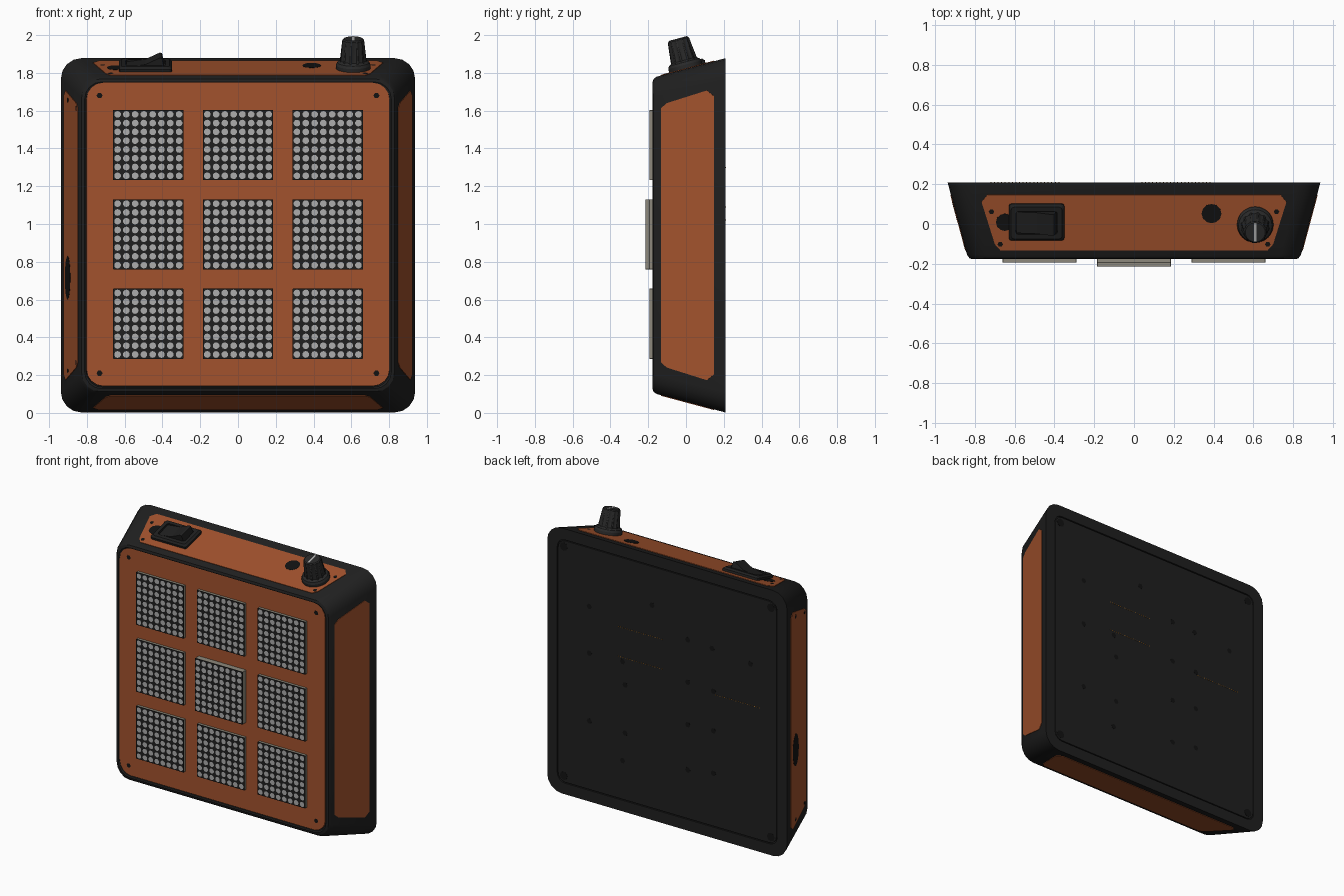
import bpy, bmesh
from math import sin, cos, pi, radians
from mathutils import Matrix, Vector

if "Cube" in bpy.data.objects:
    bpy.data.objects.remove(bpy.data.objects["Cube"])

CZ, TILT = 0.94, radians(15)
T = Matrix.Translation


def mat(name, r, g, b):
    m = bpy.data.materials.new(name)
    m.diffuse_color = (r, g, b, 1)
    m.use_nodes = True
    m.node_tree.nodes["Principled BSDF"].inputs["Base Color"].default_value = m.diffuse_color
    return m


ORANGE = mat("orange", 0.36, 0.085, 0.026)
BLACK = mat("black", 0.014, 0.014, 0.014)
DARK = mat("dark", 0.006, 0.006, 0.006)
BEIGE = mat("beige", 0.27, 0.25, 0.2)
LIGHT = mat("light_grey", 0.42, 0.42, 0.42)
GOLD = mat("gold", 0.4, 0.16, 0.02)


def finish(name, bm, material, m=Matrix(), smooth=None):
    bmesh.ops.recalc_face_normals(bm, faces=bm.faces)
    bm.transform(m)
    me = bpy.data.meshes.new(name)
    bm.to_mesh(me)
    bm.free()
    me.materials.append(material)
    ob = bpy.data.objects.new(name, me)
    bpy.context.collection.objects.link(ob)
    if smooth:
        bpy.ops.object.select_all(action='DESELECT')
        ob.select_set(True)
        bpy.context.view_layer.objects.active = ob
        bpy.ops.object.shade_smooth_by_angle(angle=radians(smooth))
    return ob


def loft(name, rings, material, m=Matrix(), smooth=None):
    """Bridge equal-length point rings and cap both ends."""
    bm = bmesh.new()
    vs = [[bm.verts.new(p) for p in r] for r in rings]
    n = len(vs[0])
    for a, b in zip(vs, vs[1:]):
        for i in range(n):
            j = (i + 1) % n
            bm.faces.new((a[i], a[j], b[j], b[i]))
    bm.faces.new(vs[0])
    bm.faces.new(vs[-1])
    return finish(name, bm, material, m, smooth)


def prism(name, pts, z0, z1, material, m=Matrix()):
    return loft(name, [[(x, y, z) for x, y in pts] for z in (z0, z1)], material, m)


def ellipse(x, y, rx, ry, n=10):
    return [(x + rx * cos(2 * pi * i / n), y + ry * sin(2 * pi * i / n)) for i in range(n)]


def rrect(w, h, r, seg=4):
    pts = []
    for k, (sx, sy) in enumerate(((1, 1), (-1, 1), (-1, -1), (1, -1))):
        for i in range(seg + 1):
            a = (k + i / seg) * pi / 2
            pts.append((sx * (w - r) + r * cos(a), sy * (h - r) + r * sin(a)))
    return pts


def square_ring(y, half, r):
    return [(x, y, CZ + z) for x, z in rrect(half, half, r)]


def add_box(bm, c, s):
    bmesh.ops.create_cube(bm, size=1, matrix=T(c) @ Matrix.Diagonal((*s, 1)))


def face_frame(k):
    """Local frame on a sloped side: 0 top, 1 right, 2 bottom, 3 left."""
    return (T((0, 0, CZ)) @ Matrix.Rotation(k * pi / 2, 4, 'Y')
            @ T((0, 0, 0.882)) @ Matrix.Rotation(TILT, 4, 'X'))


FRONT = T((0, 0, CZ + 0.005)) @ Matrix.Rotation(pi / 2, 4, 'X')    # local z points to -y
BACK = T((0, 0.21, 0)) @ Matrix.Rotation(-pi / 2, 4, 'X') @ Matrix.Diagonal((1, -1, 1, 1))

# Tapered shell with recesses for the front panel and back plate
loft("case_shell", [square_ring(*r) for r in (
    (-0.155, 0.8, 0.09), (-0.172, 0.805, 0.09), (-0.177, 0.812, 0.09), (-0.172, 0.828, 0.1),
    (-0.155, 0.84, 0.1), (0.21, 0.938, 0.11), (0.21, 0.86, 0.06), (0.2, 0.86, 0.06))],
    BLACK, smooth=30)
loft("back_plate", [square_ring(0.19, 0.853, 0.055), square_ring(0.209, 0.853, 0.055)], BLACK)
prism("front_panel", rrect(0.803, 0.803, 0.09), 0.15, 0.174, ORANGE, FRONT)

# Orange panels on the four sloped sides
half = [(0.672, -0.137), (0.70, -0.105), (0.767, 0.115), (0.737, 0.153)]
panel = half + [(-x, y) for x, y in reversed(half)]
for k, side in enumerate(("top", "right", "bottom", "left")):
    prism(side + "_panel", panel, -0.012, 0.003, ORANGE, face_frame(k))

# Screw recesses
TOP, LEFT = face_frame(0), face_frame(3)
for i, sx in enumerate((-1, 1)):
    for j, sy in enumerate((-1, 1)):
        prism(f"front_screw_{i}{j}", ellipse(sx * 0.733, sy * 0.735, 0.016, 0.016, 6), 0.165, 0.1745, DARK, FRONT)
        prism(f"back_screw_{i}{j}", ellipse(sx * 0.81, CZ + sy * 0.81, 0.03, 0.03, 8), -0.01, 0, DARK, BACK)
        for nm, fr in (("top", TOP), ("left", LEFT)):
            prism(f"{nm}_screw_{i}{j}", ellipse(sx * (0.695 + sy * 0.022), -0.02 + sy * 0.085, 0.014, 0.014, 6),
                  0, 0.0035, DARK, fr)
holes = [(0.61, 1.38), (0.12, 1.52), (-0.16, 1.35), (-0.35, 1.34), (-0.65, 1.31), (0.61, 1.05),
         (0.35, 1.06), (0.33, 0.9), (-0.16, 1.05), (-0.36, 1.04), (0.61, 0.57), (0.33, 0.56),
         (-0.16, 0.75), (0.35, 0.36), (-0.16, 0.43), (-0.36, 0.76), (-0.36, 0.46)]
for i, (x, z) in enumerate(holes):
    prism(f"back_hole_{i}", ellipse(x, z, 0.02, 0.02, 6), -0.01, -0.0005, DARK, BACK)

# Sockets: two round ones on top, one long one on the left side
prism("round_socket", ellipse(0.39, 0.055, 0.05, 0.05, 12), 0, 0.004, DARK, TOP)
prism("switch_socket", ellipse(-0.65, 0.01, 0.045, 0.045, 12), 0, 0.004, DARK, TOP)
prism("side_socket", ellipse(-0.225, 0.065, 0.115, 0.055, 16), 0, 0.004, DARK, LEFT)

# Pin rows showing through the back plate
bm = bmesh.new()
for i in range(20):
    for x0, z in ((0.04, 1.30), (0.04, 1.09), (-0.72, 1.02)):
        add_box(bm, (x0 + i * 0.018, 0.208, z), (0.005, 0.008, 0.005))
finish("rear_pins", bm, GOLD)

# Nine dot-matrix displays; the centre one stands prouder
PITCH = 0.0465
for r in range(3):
    for c in range(3):
        x, z = (c - 1) * 0.475, 0.945 + (r - 1) * 0.473
        f = 0.215 if r == c == 1 else 0.194
        m = T((x, 0, z)) @ Matrix.Rotation(pi / 2, 4, 'X')
        sq = rrect(0.186, 0.186, 0.002, 1)
        prism(f"display_body_{r}{c}", sq, 0.16, f - 0.003, BEIGE, m)
        prism(f"display_face_{r}{c}", sq, f - 0.003, f, BLACK, m)
        bm = bmesh.new()
        for i in range(8):
            for j in range(8):
                bmesh.ops.create_circle(bm, cap_ends=True, radius=0.018, segments=10,
                                        matrix=T(((i - 3.5) * PITCH, (j - 3.5) * PITCH, f + 0.0015)))
        bmesh.ops.recalc_face_normals(bm, faces=bm.faces)
        for fc in bm.faces:
            if fc.normal.z < 0:
                fc.normal_flip()
        bmesh.ops.transform(bm, matrix=m, verts=bm.verts)
        me = bpy.data.meshes.new("dots")
        bm.to_mesh(me)
        bm.free()
        me.materials.append(LIGHT)
        bpy.context.collection.objects.link(bpy.data.objects.new(f"display_dots_{r}{c}", me))

# Rocker switch: stepped bezel and tilted rocker
SW = TOP @ T((-0.49, 0.013, 0))
loft("switch_bezel", [[(x, y, z) for x, y in rrect(w, h, 0.015, 2)] for w, h, z in (
    (0.14, 0.095, 0), (0.14, 0.095, 0.018), (0.128, 0.083, 0.03), (0.105, 0.06, 0.03), (0.105, 0.06, 0.01))],
    BLACK, SW)
rocker = [(-0.1, 0.005), (-0.1, 0.02), (0, 0.034), (0.075, 0.07), (0.088, 0.068), (0.1, 0.005)]
loft("switch_rocker", [[(x, y, z) for x, z in rocker] for y in (-0.055, 0.055)], BLACK, SW)

# Fluted knob with skirt and pointer
KN = TOP @ T((0.61, 0.0, 0))
N = 48


def knob_ring(r, z, flute=0.0):
    return [((r - flute * (i % 4 < 2)) * cos(2 * pi * i / N), (r - flute * (i % 4 < 2)) * sin(2 * pi * i / N), z)
            for i in range(N)]


loft("knob", [knob_ring(*a) for a in (
    (0.091, 0), (0.091, 0.022), (0.084, 0.036), (0.072, 0.042), (0.071, 0.046, 0.005),
    (0.059, 0.152, 0.005), (0.056, 0.158), (0.050, 0.164))], mat("knob_black", 0.022, 0.022, 0.022), KN, smooth=25)
bm = bmesh.new()
add_box(bm, (0, 0.002, 0.164), (0.012, 0.095, 0.004))
finish("knob_pointer", bm, LIGHT, KN)
